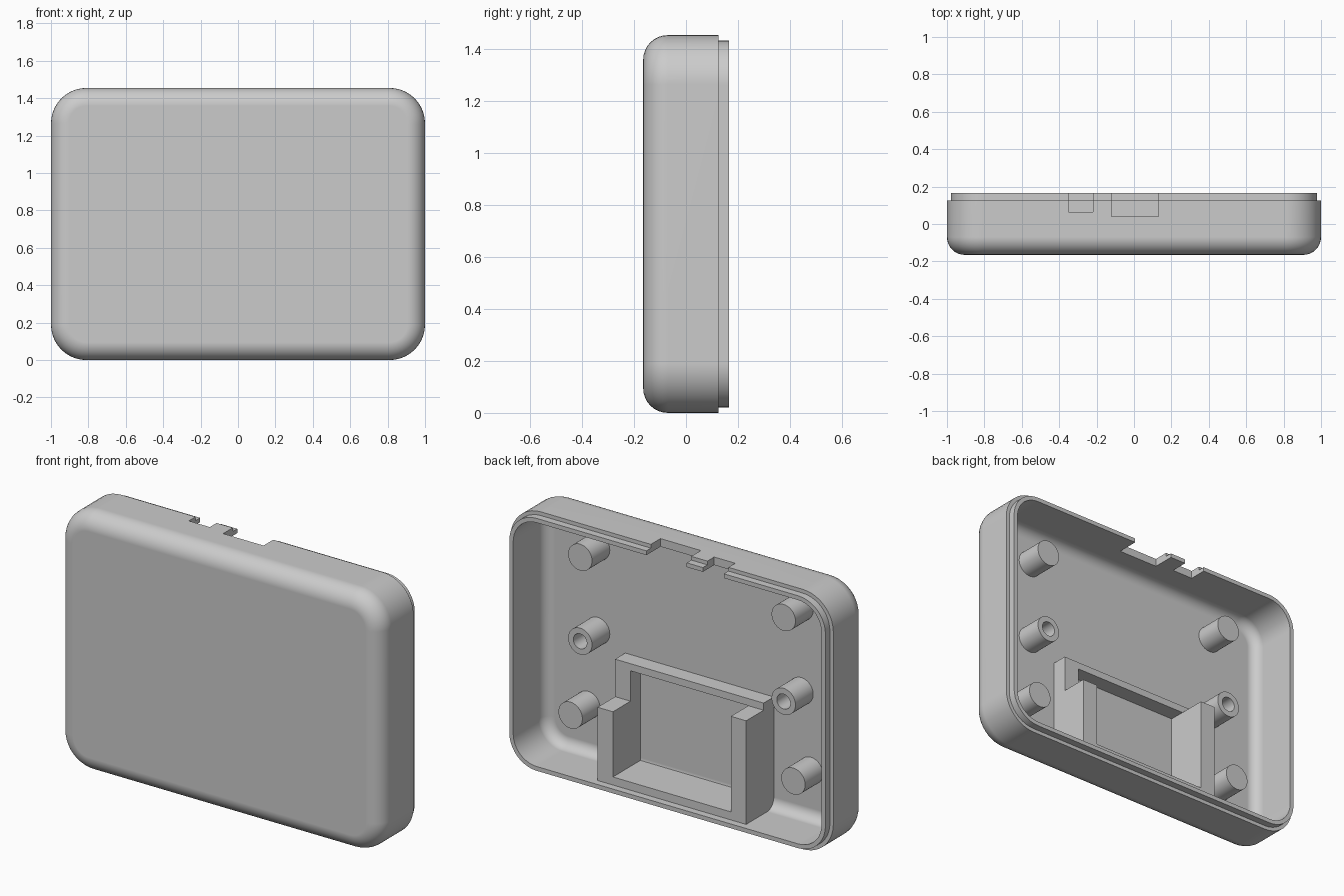
import bpy, bmesh, math

if "Cube" in bpy.data.objects:
    bpy.data.objects.remove(bpy.data.objects["Cube"], do_unlink=True)

grey = bpy.data.materials.new("plain_grey")
grey.use_nodes = True
grey.diffuse_color = (0.6, 0.6, 0.6, 1)
grey.node_tree.nodes["Principled BSDF"].inputs["Base Color"].default_value = (0.6, 0.6, 0.6, 1)

HEIGHT = 1.455
FRONT, FLOOR, RIM, LIP = -0.165, -0.12, 0.125, 0.165
WALL = 0.045


def finish(name, bm):
    bmesh.ops.remove_doubles(bm, verts=bm.verts, dist=1e-5)
    bmesh.ops.recalc_face_normals(bm, faces=bm.faces)
    mesh = bpy.data.meshes.new(name)
    bm.to_mesh(mesh)
    bm.free()
    mesh.materials.append(grey)
    obj = bpy.data.objects.new(name, mesh)
    bpy.context.collection.objects.link(obj)
    return obj


def activate(obj):
    bpy.ops.object.select_all(action='DESELECT')
    obj.select_set(True)
    bpy.context.view_layer.objects.active = obj


def smooth(obj):
    activate(obj)
    bpy.ops.object.shade_smooth_by_angle(angle=math.radians(30))
    mod = obj.modifiers.new("even_shading", 'WEIGHTED_NORMAL')
    mod.keep_sharp = True


def loft(name, centre, half_w, half_h, radius, profile, steps=10):
    """Stack rounded-rectangle rings along y; profile holds (inset, y) pairs."""
    bm = bmesh.new()
    rings = []
    for inset, y in profile:
        r = max(radius - inset, 0.01)
        ring = []
        for k, (sx, sz) in enumerate([(1, 1), (-1, 1), (-1, -1), (1, -1)]):
            cx = centre[0] + sx * (half_w - inset - r)
            cz = centre[1] + sz * (half_h - inset - r)
            for i in range(steps + 1):
                a = (k + i / steps) * math.pi / 2
                ring.append(bm.verts.new((cx + r * math.cos(a), y, cz + r * math.sin(a))))
        rings.append(ring)
    for a, b in zip(rings, rings[1:]):
        for i in range(len(a)):
            j = (i + 1) % len(a)
            bm.faces.new((a[i], a[j], b[j], b[i]))
    bm.faces.new(rings[0])
    bm.faces.new(rings[-1])
    return finish(name, bm)


def box(name, x, y, z):
    bm = bmesh.new()
    bmesh.ops.create_cube(bm, size=1)
    for v in bm.verts:
        v.co = [lo + (c + 0.5) * (hi - lo) for c, (lo, hi) in zip(v.co, (x, y, z))]
    return finish(name, bm)


def fillet(inset, y, r, n=8):
    """Quarter round from the flat panel out to the side wall."""
    angles = [i / n * math.pi / 2 for i in range(n + 1)]
    return [(inset + r * (1 - math.sin(a)), y + r * (1 - math.cos(a))) for a in angles]


# Hollow case with a stepped lip around the open back
outside = fillet(0, FRONT, 0.095)
lip = [(0, RIM), (0.021, RIM), (0.021, LIP), (WALL, LIP)]
inside = fillet(WALL, FLOOR, 0.06)[::-1]
case = loft("case_shell", (0, HEIGHT / 2), 1, HEIGHT / 2, 0.19, outside + lip + inside)

# Two port openings in the top wall
for name, x, y in [("small_port_cutter", (-0.35, -0.22), 0.065),
                   ("large_port_cutter", (-0.12, 0.13), 0.04)]:
    cutter = box(name, x, (y, 0.3), (HEIGHT - 0.1, HEIGHT + 0.1))
    cutter.hide_render = True
    mod = case.modifiers.new("port", 'BOOLEAN')
    mod.operation, mod.solver, mod.object = 'DIFFERENCE', 'EXACT', cutter
    activate(case)
    bpy.ops.object.modifier_apply(modifier=mod.name)
    bpy.data.objects.remove(cutter, do_unlink=True)
smooth(case)

# Support posts and hollow screw bosses, mirrored left and right
R, BASE, END = 0.074, FLOOR - 0.005, 0.037
solid = [(0, BASE), (0, END)]
hollow = solid + [(0.032, END), (0.032, FLOOR + 0.02)]
for side, s in (("left", 1), ("right", -1)):
    for name, x, z, profile in [("upper_post", 0.63, 1.215, solid),
                                ("screw_boss", 0.63, 0.745, hollow),
                                ("lower_post", 0.69, 0.315, solid)]:
        smooth(loft(f"{side}_{name}", (s * x, z), R, R, R, profile))

# Open holder with low frame and tall arms at the bottom
IN, OUT = 0.365, 0.46
deep, low = (BASE, RIM), (BASE, -0.03)
box("holder_bottom", (-IN, IN), deep, (0.04, 0.09))
box("holder_right_arm", (-OUT, -IN), deep, (0.04, 0.625))
box("holder_left_arm", (IN, OUT), deep, (0.04, 0.455))
box("holder_left_column", (IN, OUT), low, (0.455, 0.625))
box("holder_top", (-OUT, OUT), low, (0.625, 0.665))
